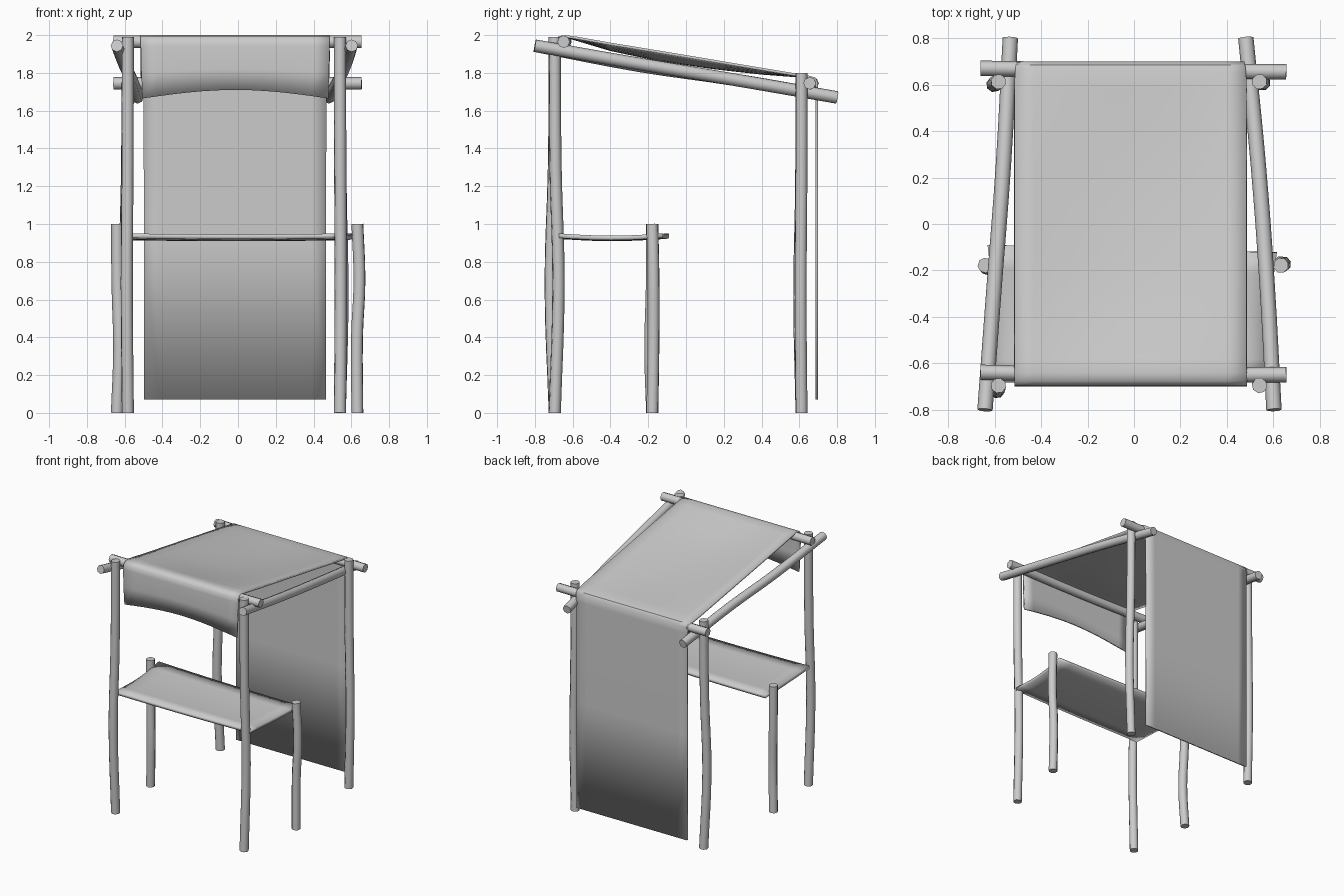
import bpy, bmesh, math

if "Cube" in bpy.data.objects:
    bpy.data.objects.remove(bpy.data.objects["Cube"])


def finish(ob, angle=40):
    bpy.ops.object.select_all(action='DESELECT')
    ob.select_set(True)
    bpy.context.view_layer.objects.active = ob
    if ob.type == 'CURVE':
        bpy.ops.object.convert(target='MESH')
    bpy.ops.object.shade_smooth_by_angle(angle=math.radians(angle))


# Slightly crooked octagonal pole through a few points
def pole(name, pts, r=0.033):
    cu = bpy.data.curves.new(name, 'CURVE')
    cu.dimensions = '3D'
    cu.bevel_depth = r
    cu.bevel_resolution = 2
    cu.use_fill_caps = True
    cu.resolution_u = 4
    sp = cu.splines.new('BEZIER')
    sp.bezier_points.add(len(pts) - 1)
    for bp, p in zip(sp.bezier_points, pts):
        bp.co = p
        bp.handle_left_type = bp.handle_right_type = 'AUTO'
    ob = bpy.data.objects.new(name, cu)
    bpy.context.collection.objects.link(ob)
    finish(ob, 50)


# Sheet: grid of rows x columns from a position function, thickened
def sheet(name, rows, cols, fn, thick):
    bm = bmesh.new()
    g = [[bm.verts.new(fn(i, j / cols)) for j in range(cols + 1)]
         for i in range(rows)]
    for i in range(rows - 1):
        for j in range(cols):
            bm.faces.new((g[i][j], g[i][j + 1], g[i + 1][j + 1], g[i + 1][j]))
    bmesh.ops.recalc_face_normals(bm, faces=bm.faces)
    me = bpy.data.meshes.new(name)
    bm.to_mesh(me)
    bm.free()
    ob = bpy.data.objects.new(name, me)
    bpy.context.collection.objects.link(ob)
    m = ob.modifiers.new('thickness', 'SOLIDIFY')
    m.thickness = thick
    m.offset = 0
    finish(ob, 40)


# Upright posts: x, y, height, mid bend in x and y
def post(name, x, y, h, bx, by):
    pole(name, [(x, y, 0), (x + bx, y + by, h * 0.34),
                (x + bx * 0.3, y + by * 0.2, h * 0.66), (x, y, h)])


post('front_post_left', -0.583, -0.695, 1.99, -0.006, -0.022)
post('front_post_right', 0.54, -0.695, 1.99, 0.004, 0.02)
post('back_post_left', -0.583, 0.612, 1.80, -0.02, -0.012)
post('back_post_right', 0.54, 0.612, 1.80, 0.014, -0.005)
post('table_post_left', -0.64, -0.178, 1.0, 0.012, -0.01)
pole('table_post_right', [(0.632, -0.178, 0), (0.63, -0.172, 0.4),
                          (0.643, -0.172, 0.7), (0.632, -0.178, 1.0)])

# Cross beams and sloping side rails
pole('front_beam', [(-0.66, -0.638, 1.965), (0, -0.65, 1.963), (0.655, -0.648, 1.965)])
pole('back_beam', [(-0.66, 0.67, 1.745), (0, 0.66, 1.743), (0.655, 0.655, 1.745)])
pole('side_rail_left', [(-0.641, -0.80, 1.944), (-0.600, -0.25, 1.838),
                        (-0.562, 0.25, 1.765), (-0.532, 0.80, 1.67)])
pole('side_rail_right', [(0.602, -0.80, 1.944), (0.572, -0.25, 1.848),
                         (0.535, 0.25, 1.765), (0.481, 0.80, 1.67)])

# Cloth draped over both beams: y, z, left x, right x, sag in the middle
prof = [(-0.690, 1.665, -0.505, 0.478, -0.045), (-0.692, 1.80, -0.512, 0.482, -0.02),
        (-0.692, 1.94, -0.515, 0.485, 0), (-0.688, 1.972, -0.515, 0.485, 0),
        (-0.672, 1.988, -0.515, 0.485, 0), (-0.64, 1.993, -0.515, 0.485, 0),
        (-0.58, 1.985, -0.515, 0.485, 0.008), (-0.40, 1.953, -0.515, 0.485, 0.03),
        (-0.15, 1.912, -0.515, 0.485, 0.042), (0.15, 1.862, -0.515, 0.485, 0.036),
        (0.40, 1.82, -0.515, 0.485, 0.022), (0.58, 1.79, -0.515, 0.485, 0.006),
        (0.65, 1.778, -0.512, 0.482, 0), (0.68, 1.77, -0.508, 0.478, 0),
        (0.692, 1.75, -0.505, 0.475, 0), (0.693, 1.70, -0.50, 0.468, 0),
        (0.693, 0.9, -0.498, 0.466, 0), (0.693, 0.07, -0.498, 0.466, 0)]


def cloth(i, t):
    y, z, xl, xr, sag = prof[i]
    return xl + (xr - xl) * t, y, z - sag * math.sin(math.pi * t)


sheet('canopy_cloth', len(prof), 12, cloth, 0.014)

# Table panel hung between the posts, dipping slightly in the middle
def table(i, t):
    v = i / 6
    dip = 0.012 * (math.sin(math.pi * v) + math.sin(math.pi * t) * 0.4)
    left, right = -0.60 - 0.03 * v, 0.575 + 0.04 * v
    pinch = 0.012 * math.sin(math.pi * v)
    x = left + pinch + (right - left - 2 * pinch) * t
    return x, -0.682 + 0.01 * t + v * (0.592 - 0.042 * t), 0.938 - dip


sheet('table_panel', 7, 12, table, 0.024)
